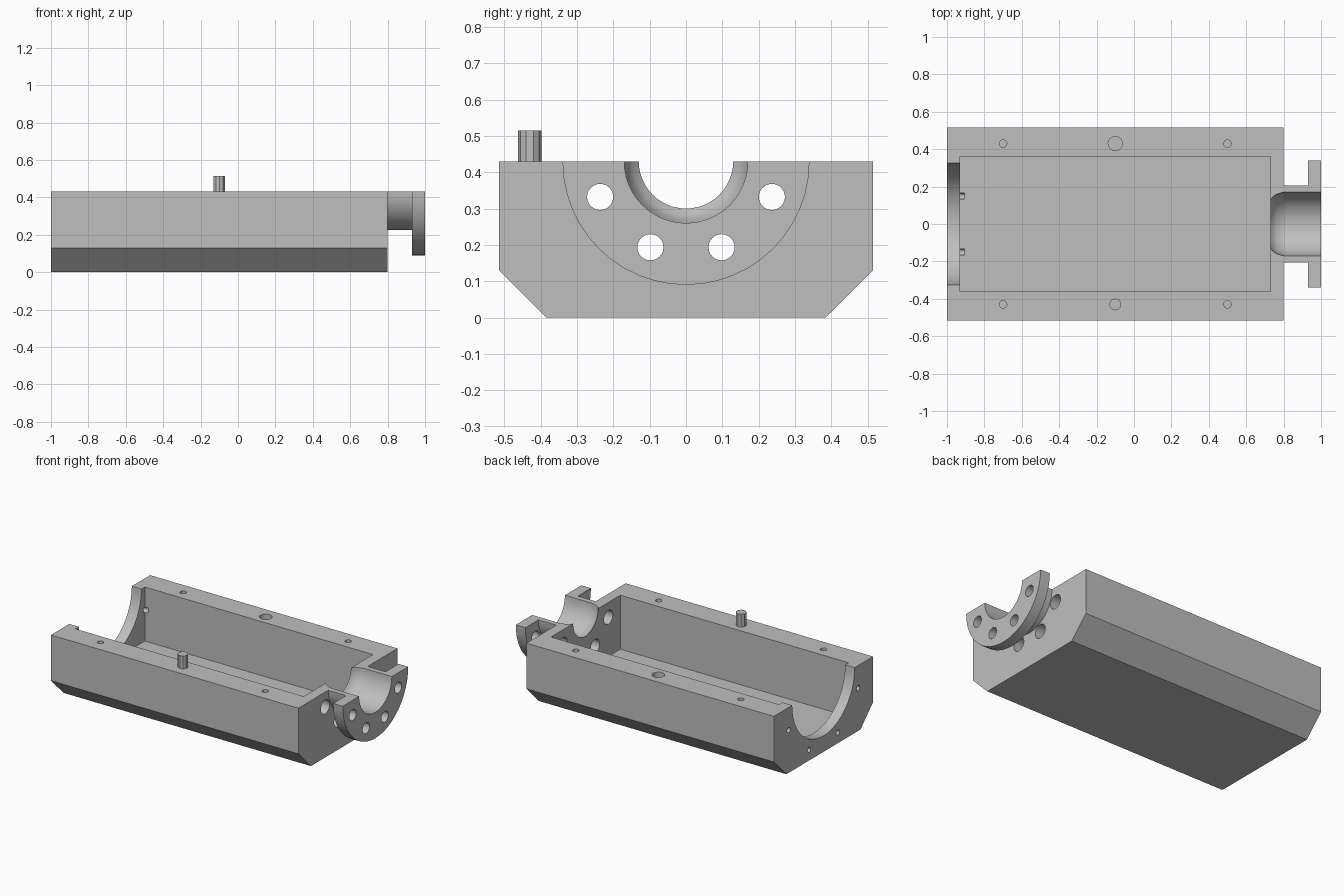
import bpy, bmesh
from math import pi, sin, cos, radians
from mathutils import Matrix

cube = bpy.data.objects.get("Cube")
if cube:
    bpy.data.objects.remove(cube)

grey = bpy.data.materials.new("plain_grey")
grey.use_nodes = True
COLOUR = (0.52, 0.52, 0.52, 1)
grey.diffuse_color = COLOUR
for node in grey.node_tree.nodes:
    if node.type == 'BSDF_PRINCIPLED':
        node.inputs["Base Color"].default_value = COLOUR

TOP = 0.43          # split plane, also the axis height of the bore


def finish(name, bm):
    bmesh.ops.recalc_face_normals(bm, faces=bm.faces)
    mesh = bpy.data.meshes.new(name)
    bm.to_mesh(mesh)
    bm.free()
    mesh.materials.append(grey)
    ob = bpy.data.objects.new(name, mesh)
    bpy.context.collection.objects.link(ob)
    return ob


def prism_x(name, outline, x0, x1):
    """Extrude a (y, z) outline along x."""
    bm = bmesh.new()
    face = bm.faces.new([bm.verts.new((x0, y, z)) for y, z in outline])
    ext = bmesh.ops.extrude_face_region(bm, geom=[face])
    moved = [v for v in ext["geom"] if isinstance(v, bmesh.types.BMVert)]
    bmesh.ops.translate(bm, verts=moved, vec=(x1 - x0, 0, 0))
    return finish(name, bm)


def turned_x(name, profile, y=0, z=TOP, sides=48):
    """Solid of revolution about an x axis from (x, radius) points."""
    bm = bmesh.new()
    rings = []
    for x, r in profile:
        angles = [2 * pi * i / sides for i in range(sides)]
        rings.append([bm.verts.new((x, y + r * cos(a), z + r * sin(a))) for a in angles])
    for a, b in zip(rings, rings[1:]):
        for i in range(sides):
            j = (i + 1) % sides
            bm.faces.new((a[i], a[j], b[j], b[i]))
    bm.faces.new(rings[0])
    bm.faces.new(rings[-1])
    return finish(name, bm)


def post(name, x, y, z0, z1, r, sides):
    """Upright cylinder."""
    bm = bmesh.new()
    bmesh.ops.create_cone(bm, cap_ends=True, segments=sides, radius1=r, radius2=r,
                          depth=z1 - z0, matrix=Matrix.Translation((x, y, (z0 + z1) / 2)))
    return finish(name, bm)


def half_disc(name, r, x0, x1, steps=24):
    arc = [(-r * cos(pi * i / steps), TOP - r * sin(pi * i / steps)) for i in range(steps + 1)]
    return prism_x(name, arc, x0, x1)


def cut(target, cutter):
    cutter.hide_render = True
    mod = target.modifiers.new("cut", 'BOOLEAN')
    mod.operation = 'DIFFERENCE'
    mod.solver = 'EXACT'
    mod.object = cutter
    bpy.context.view_layer.objects.active = target
    bpy.ops.object.modifier_apply(modifier=mod.name)
    bpy.data.objects.remove(cutter)


def bolt_circle(radius):
    """Four (y, z) positions spaced around the lower half circle."""
    for deg in (22.5, 67.5, 112.5, 157.5):
        yield radius * cos(radians(deg)), TOP - radius * sin(radians(deg))


def bore():
    return turned_x("bore_cutter", [(0.6, 0.13), (0.73, 0.13), (0.745, 0.148),
                                    (0.765, 0.16), (0.8, 0.17), (1.1, 0.17)])


# Trough body with chamfered lower edges
body = prism_x("trough_body", [(-0.515, TOP), (-0.515, 0.13), (-0.385, 0),
                               (0.385, 0), (0.515, 0.13), (0.515, TOP)], -1, 0.8)
cut(body, prism_x("cavity_cutter", [(-0.36, 0.6), (-0.36, 0.075),
                                    (0.36, 0.075), (0.36, 0.6)], -0.93, 0.73))
cut(body, turned_x("end_opening_cutter", [(-1.1, 0.325), (-0.9, 0.325)]))
cut(body, bore())

# Bolt holes in both end walls
for y, z in bolt_circle(0.256):
    cut(body, turned_x("wall_hole_cutter", [(0.7, 0.046), (0.9, 0.046)], y, z, 24))
for y, z in bolt_circle(0.39):
    cut(body, turned_x("screw_hole_cutter", [(-1.1, 0.017), (-0.905, 0.017)], y, z, 16))

# Holes in the top rim
for side in (-1, 1):
    for x in (-0.7, 0.5):
        cut(body, post("rim_hole_cutter", x, side * 0.43, 0.25, 0.6, 0.02, 16))
cut(body, post("pin_socket_cutter", -0.1, 0.43, 0.34, 0.6, 0.038, 20))

# Neck and bolted flange
neck = half_disc("neck", 0.205, 0.8, 0.93)
cut(neck, bore())
flange = half_disc("flange", 0.34, 0.93, 1)
cut(flange, bore())
for y, z in bolt_circle(0.256):
    cut(flange, turned_x("flange_hole_cutter", [(0.9, 0.036), (1.1, 0.036)], y, z, 24))

# Locating pin on the front rim
pin = post("locating_pin", -0.1, -0.43, 0.36, 0.515, 0.032, 10)

# Smooth the round walls, keep edges sharp
bpy.ops.object.select_all(action='DESELECT')
for ob in (body, neck, flange):
    ob.select_set(True)
bpy.context.view_layer.objects.active = body
bpy.ops.object.shade_smooth_by_angle(angle=radians(30))
